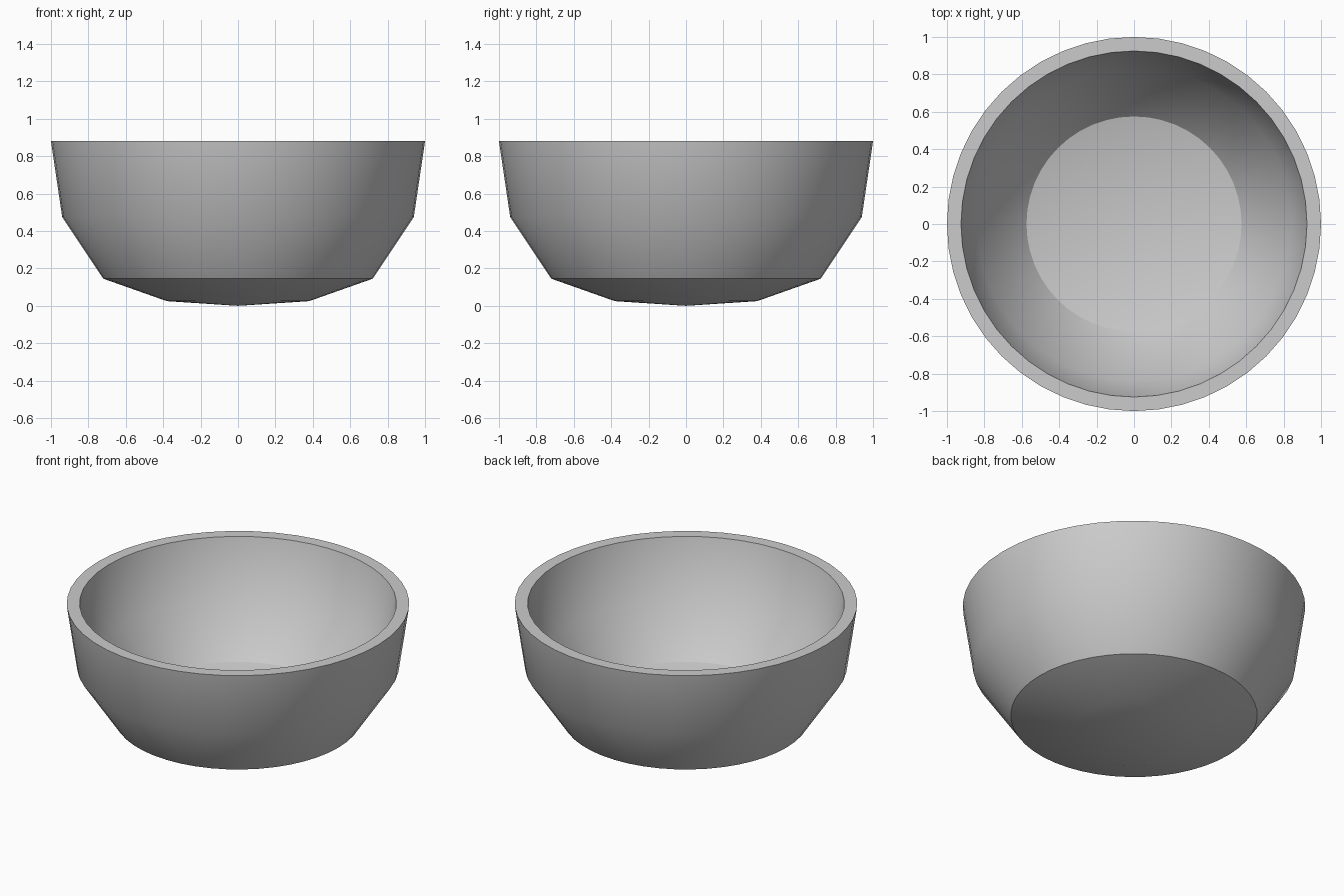
import bpy
import bmesh
import math

if "Cube" in bpy.data.objects:
    bpy.data.objects.remove(bpy.data.objects["Cube"], do_unlink=True)

SEGMENTS = 48

# Bowl cross-section (radius, height): underside, outer wall, rim, inner wall, inner floor
PROFILE = [
    (0.0, 0.0), (0.38, 0.025), (0.72, 0.145), (0.94, 0.475), (1.0, 0.88),
    (0.925, 0.88), (0.84, 0.52), (0.575, 0.235), (0.0, 0.10),
]

# Plain grey
grey = bpy.data.materials.new("grey")
grey.use_nodes = True
colour = (0.6, 0.6, 0.6, 1.0)
grey.diffuse_color = colour
grey.node_tree.nodes["Principled BSDF"].inputs["Base Color"].default_value = colour

# Bowl: spin the cross-section about the vertical axis
bm = bmesh.new()
verts = [bm.verts.new((r, 0, z)) for r, z in PROFILE]
edges = [bm.edges.new(pair) for pair in zip(verts, verts[1:])]
bmesh.ops.spin(bm, geom=verts + edges, cent=(0, 0, 0), axis=(0, 0, 1),
               angle=math.tau, steps=SEGMENTS)
bmesh.ops.remove_doubles(bm, verts=bm.verts, dist=1e-4)
bmesh.ops.recalc_face_normals(bm, faces=bm.faces)
mesh = bpy.data.meshes.new("bowl")
bm.to_mesh(mesh)
bm.free()
mesh.materials.append(grey)
bowl = bpy.data.objects.new("bowl", mesh)
bpy.context.collection.objects.link(bowl)

# Smooth walls, crisp rim and base edges
bpy.ops.object.select_all(action="DESELECT")
bowl.select_set(True)
bpy.context.view_layer.objects.active = bowl
bpy.ops.object.shade_smooth_by_angle(angle=math.radians(30))
